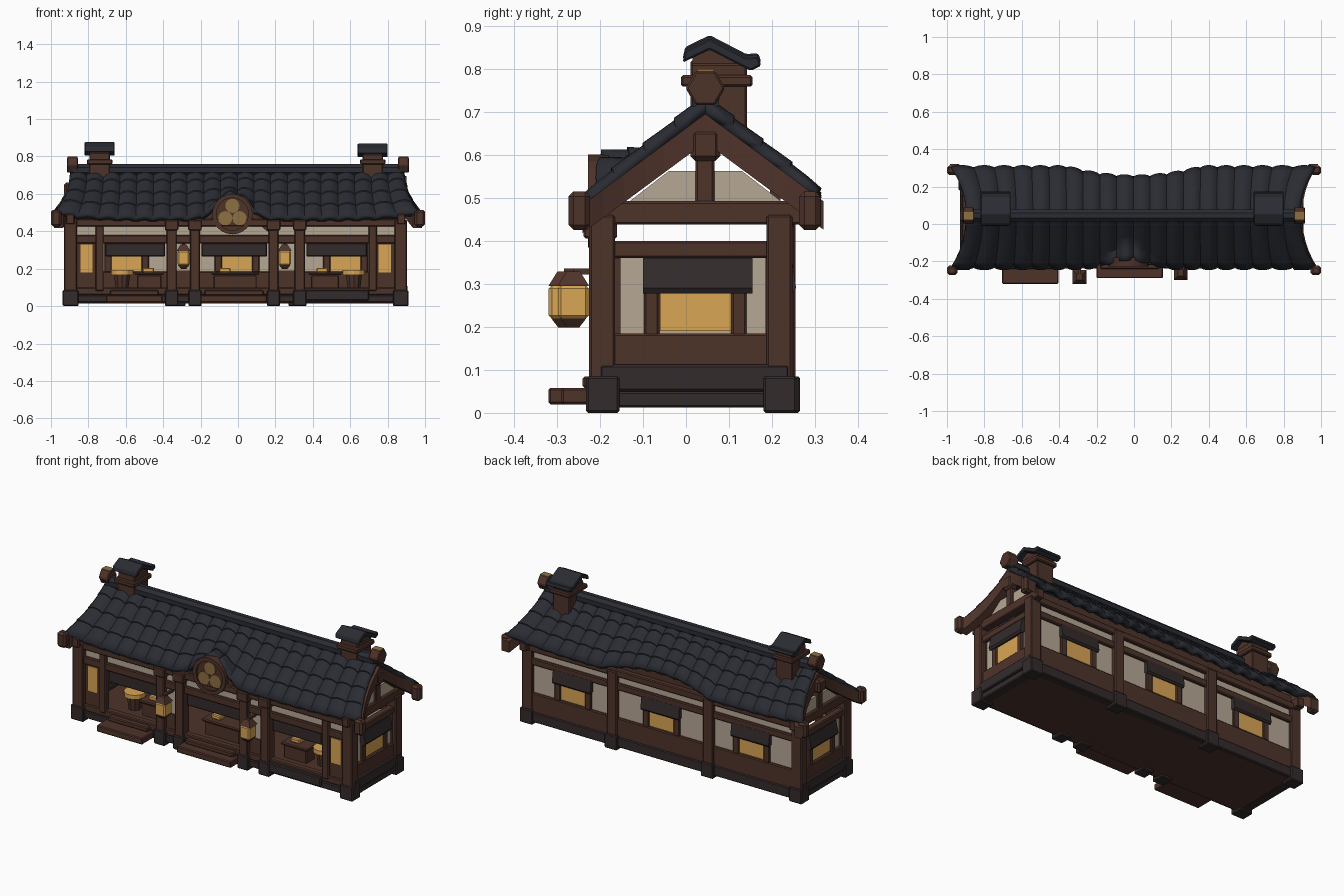
import bpy, bmesh, math
from mathutils import Matrix, Vector

if "Cube" in bpy.data.objects:
    bpy.data.objects.remove(bpy.data.objects["Cube"])

def material(name, rgb):
    m = bpy.data.materials.new(name)
    m.diffuse_color = (*rgb, 1)
    m.use_nodes = True
    m.node_tree.nodes["Principled BSDF"].inputs["Base Color"].default_value = m.diffuse_color
    return m

ROOF = material("slate_tile", (0.023, 0.025, 0.033))
WOOD = material("brown_wood", (0.076, 0.033, 0.023))
STONE = material("charcoal_stone", (0.034, 0.024, 0.025))
PLASTER = material("beige_plaster", (0.47, 0.39, 0.30))
GOLD = material("warm_gold", (0.70, 0.38, 0.09))
BRASS = material("dull_brass", (0.27, 0.16, 0.055))
CY = 0.045  # ridge line position in y

def finish(name, bm, mat, bevel=0.0):
    bmesh.ops.recalc_face_normals(bm, faces=bm.faces)
    me = bpy.data.meshes.new(name)
    bm.to_mesh(me)
    bm.free()
    me.materials.append(mat)
    ob = bpy.data.objects.new(name, me)
    bpy.context.collection.objects.link(ob)
    if bevel:
        b = ob.modifiers.new("bevel", 'BEVEL')
        b.width, b.segments = bevel, 1
    return ob

def box(name, mat, x0, x1, y0, y1, z0, z1, bevel=0.005):
    bm = bmesh.new()
    bmesh.ops.create_cube(bm, size=1)
    for v in bm.verts:
        v.co = Vector(((x0 + x1) / 2 + v.co.x * (x1 - x0),
                       (y0 + y1) / 2 + v.co.y * (y1 - y0),
                       (z0 + z1) / 2 + v.co.z * (z1 - z0)))
    return finish(name, bm, mat, bevel)

def prism(name, mat, pts, a0, a1, axis='X', bevel=0.0):
    """Extrude a (horizontal, z) outline along the X or Y axis."""
    bm = bmesh.new()
    put = (lambda p, a: (a, p[0], p[1])) if axis == 'X' else (lambda p, a: (p[0], a, p[1]))
    A = [bm.verts.new(put(p, a0)) for p in pts]
    B = [bm.verts.new(put(p, a1)) for p in pts]
    bm.faces.new(A)
    bm.faces.new(B[::-1])
    for i in range(len(pts)):
        j = (i + 1) % len(pts)
        bm.faces.new((A[i], A[j], B[j], B[i]))
    return finish(name, bm, mat, bevel)

def cone(name, mat, r1, r2, depth, loc, axis='Z', seg=8, spin=0.0, bevel=0.0):
    bm = bmesh.new()
    bmesh.ops.create_cone(bm, cap_ends=True, segments=seg, radius1=r1, radius2=r2, depth=depth)
    rot = {'Z': Matrix(), 'X': Matrix.Rotation(math.pi / 2, 4, 'Y'),
           'Y': Matrix.Rotation(math.pi / 2, 4, 'X')}[axis]
    bm.transform(Matrix.Translation(loc) @ rot @ Matrix.Rotation(spin, 4, 'Z'))
    return finish(name, bm, mat, bevel)

# ---------- tiled roof: half-round columns, stepped rows, arched hood in front ----------
def hood(x):
    c = (x + 0.03) / 0.25
    return math.cos(c * math.pi / 2) ** 2 if abs(c) < 1 else 0.0

def roof_point(u, t, s, h, arc):
    x = u * 0.895 + math.copysign(abs(u) ** 5, u) * 0.082 * t ** 2.2 - 0.004
    hump = hood(x) if s < 0 else 0.0
    reach = 0.28 - 0.05 * hump if s < 0 else 0.258 - 0.05 * max(0.0, 1 - (x / 0.36) ** 2)
    d = t * (reach + 0.012 * arc)
    z = 0.715 - 0.90 * d + 0.012 * t * t - 0.014 * t ** 6 + 0.03 * abs(u) ** 6 * t
    if hump:
        z = max(z, 0.42 + 0.165 * hump + 0.02 * hump * (1 - t))
    return (x, CY + s * d, z + h)

COLS, SUB, ROWS = 20, 6, 4
for s, nm in ((-1, "front_roof_tiles"), (1, "back_roof_tiles")):
    bm = bmesh.new()
    rings = []
    for r in range(ROWS):
        for f in (0, 0.5, 1):
            ring = []
            for i in range(COLS * SUB + 1):
                arc = max(0.0, math.sin(math.pi * (i % SUB) / SUB)) ** 0.7
                h = 0.024 * arc + 0.006 * f
                ring.append(bm.verts.new(roof_point(2 * i / (COLS * SUB) - 1, (r + f) / ROWS, s, h, arc)))
            rings.append(ring)
    for A, B in zip(rings, rings[1:]):
        for i in range(len(A) - 1):
            bm.faces.new((A[i], A[i + 1], B[i + 1], B[i]))
    ob = finish(nm, bm, ROOF)
    if sum(p.normal.z * p.area for p in ob.data.polygons) < 0:
        ob.data.flip_normals()
    m = ob.modifiers.new("thickness", 'SOLIDIFY')
    m.thickness, m.offset = 0.03, -1
    bpy.context.view_layer.objects.active = ob
    ob.select_set(True)
    bpy.ops.object.shade_smooth_by_angle(angle=math.radians(40))
    ob.select_set(False)
cone("ridge_cap", ROOF, 0.034, 0.034, 1.76, (-0.005, CY, 0.728), 'X', 8, math.pi / 8)

# ---------- flared barge boards and ridge ends ----------
for e in (-1, 1):
    for s in (-1, 1):
        bm = bmesh.new()
        prev = None
        for k in range(7):
            t = k / 6
            d = t * (0.275 if s > 0 else 0.285)
            xo = 0.900 + 0.085 * t ** 2.2
            z = 0.665 - 0.74 * d
            ring = [bm.verts.new((e * x, CY + s * d, zz)) for x, zz in
                    ((xo, z - 0.036), (xo, z + 0.03), (xo - 0.05, z + 0.03), (xo - 0.05, z - 0.036))]
            if prev:
                for i in range(4):
                    bm.faces.new((prev[i], prev[(i + 1) % 4], ring[(i + 1) % 4], ring[i]))
            else:
                bm.faces.new(ring)
            prev = ring
        bm.faces.new(prev[::-1])
        finish("barge_board", bm, WOOD)
        yb = 0.288 if s > 0 else -0.248
        box("barge_end", WOOD, e * 0.972 - 0.028, e * 0.972 + 0.028, yb - 0.025, yb + 0.025, 0.425, 0.515, 0.012)
    cone("ridge_end", WOOD, 0.046, 0.046, 0.06, (e * 0.885, CY, 0.755), 'X', 6, 0, 0.005)
    box("ridge_end_plate", BRASS, e * 0.885 - 0.027, e * 0.885 + 0.027, CY - 0.02, CY + 0.02, 0.793, 0.799, 0)

# ---------- chimneys ----------
for cx, dz in ((-0.74, 0.0), (0.72, -0.008)):
    box("chimney_body", WOOD, cx - 0.055, cx + 0.055, 0.01, 0.142, 0.62, 0.82 + dz)
    box("chimney_collar", WOOD, cx - 0.068, cx + 0.068, -0.012, 0.155, 0.758, 0.785)
    prism("chimney_neck", WOOD, [(0.015, 0.81), (0.015, 0.84), (0.06, 0.86), (0.125, 0.825), (0.125, 0.81)],
          cx - 0.05, cx + 0.05)
    prism("chimney_cap", ROOF, [(-0.008, 0.822), (0.055, 0.852), (0.15, 0.803), (0.175, 0.815), (0.168, 0.836),
                                (0.14, 0.834), (0.055, 0.878), (-0.002, 0.85)],
          cx - 0.08, cx + 0.08, 'X', 0.004).location.z = dz

# ---------- foundation, floor and steps ----------
L, R = -0.895, 0.87
box("floor_deck", WOOD, L, R, -0.2, 0.23, 0.015, 0.09, 0)
box("front_sill", STONE, L, R, -0.215, -0.17, 0.02, 0.06)
box("front_sill_board", WOOD, L, R, -0.21, -0.17, 0.06, 0.10)
box("right_stone_curb", STONE, 0.36, 0.70, -0.228, -0.19, 0.03, 0.085)
box("back_plinth", STONE, L, R, 0.2, 0.25, 0.015, 0.075)
for x in (L, R):
    box("end_plinth", STONE, x - 0.028, x + 0.028, -0.2, 0.23, 0.012, 0.05)
    box("end_stone_band", STONE, x - 0.036, x + 0.036, -0.2, 0.24, 0.05, 0.112)
for x0, x1, y in ((-0.705, -0.405, -0.32), (-0.2, 0.155, -0.29)):
    box("lower_step", WOOD, x0, x1, y, -0.2, 0.02, 0.058)
    box("upper_step", WOOD, x0 + 0.02, x1 - 0.02, -0.24, -0.2, 0.058, 0.085)

# ---------- posts ----------
def post(x, y, w, top):
    box("post", WOOD, x - w / 2, x + w / 2, y - 0.03, y + 0.03, 0.05, top)
    box("post_base", STONE, x - w / 2 - 0.008, x + w / 2 + 0.008, y - 0.037, y + 0.04, 0, 0.085)

for x in (L, R):
    post(x, -0.195, 0.068, 0.46)
    post(x, 0.217, 0.068, 0.46)
for x in (-0.355, -0.23, 0.19, 0.33):
    post(x, -0.195, 0.055, 0.46)
    box("corbel", WOOD, x - 0.036, x + 0.036, -0.238, -0.16, 0.405, 0.46)
for x in (-0.74, 0.72):
    box("slim_post", WOOD, x - 0.022, x + 0.022, -0.215, -0.175, 0.08, 0.45)
for x in (-0.32, 0.31):
    post(x, 0.225, 0.065, 0.46)

# ---------- front wall ----------
box("front_top_beam", WOOD, L, R, -0.22, -0.165, 0.425, 0.465)
box("front_eave_board", WOOD, L, R, -0.19, -0.165, 0.45, 0.50, 0)
box("front_plaster_strip", PLASTER, L, R, -0.195, -0.18, 0.375, 0.43, 0)
box("front_lintel", WOOD, L, R, -0.21, -0.17, 0.335, 0.38)
for x0, x1 in ((-0.72, -0.38), (-0.205, 0.165), (0.355, 0.70)):
    box("cloth_valance", STONE, x0 + 0.01, x1 - 0.01, -0.2, -0.185, 0.265, 0.338)
for x in (-0.81, 0.785):
    box("front_side_panel", WOOD, x - 0.06, x + 0.06, -0.2, -0.18, 0.08, 0.34, 0)
    box("front_side_window", GOLD, x - 0.033, x + 0.033, -0.206, -0.175, 0.18, 0.33, 0)
for x in (-0.292, 0.26):
    box("lantern_bay_plaster", PLASTER, x - 0.05, x + 0.05, -0.195, -0.18, 0.18, 0.34, 0)
    box("lantern_bay_panel", WOOD, x - 0.05, x + 0.05, -0.2, -0.175, 0.08, 0.19, 0)

# ---------- back wall ----------
box("back_top_beam", WOOD, L, R, 0.2, 0.25, 0.43, 0.47)
box("back_eave_board", WOOD, L, R, 0.195, 0.22, 0.46, 0.525, 0)
box("back_plaster_strip", PLASTER, L, R, 0.215, 0.23, 0.385, 0.435, 0)
box("back_lintel", WOOD, L, R, 0.205, 0.245, 0.35, 0.39)
box("back_plaster_wall", PLASTER, L, R, 0.215, 0.23, 0.17, 0.36, 0)
box("back_lower_boards", WOOD, L, R, 0.21, 0.243, 0.07, 0.185)
for x in (-0.595, -0.005, 0.575):
    box("back_window", GOLD, x - 0.08, x + 0.08, 0.208, 0.236, 0.19, 0.29, 0)
    for e in (-1, 1):
        box("back_window_stile", WOOD, x + e * 0.1 - 0.02, x + e * 0.1 + 0.02, 0.208, 0.243, 0.18, 0.36)
    prism("back_awning", STONE, [(0.225, 0.36), (0.246, 0.36), (0.256, 0.29), (0.248, 0.28), (0.225, 0.29)],
          x - 0.125, x + 0.125)

# ---------- end walls and gables ----------
for x, e in ((L, -1), (R, 1)):
    def end(name, mat, y0, y1, z0, z1, out, bevel=0.005, inner=0.02):
        a, b = x - e * inner, x + e * out
        box(name, mat, min(a, b), max(a, b), y0, y1, z0, z1, bevel)
    end("end_plaster_wall", PLASTER, -0.17, 0.2, 0.17, 0.365, 0.0, 0)
    end("end_lower_boards", WOOD, -0.17, 0.2, 0.1, 0.185, 0.018)
    end("end_lintel", WOOD, -0.17, 0.2, 0.36, 0.40, 0.02)
    end("end_window", GOLD, -0.06, 0.107, 0.19, 0.29, 0.006, 0, 0.026)
    for y in (-0.08, 0.123):
        end("end_window_stile", WOOD, y - 0.018, y + 0.018, 0.16, 0.365, 0.015)
    for y in (-0.16, 0.193):
        end("end_side_stile", WOOD, y - 0.008, y + 0.008, 0.16, 0.365, 0.01, 0)
    prism("end_awning", STONE, [(x, 0.36), (x + e * 0.02, 0.36), (x + e * 0.034, 0.29),
                                (x + e * 0.026, 0.278), (x, 0.29)], -0.1, 0.155, 'Y')
    end("gable_tie_beam", WOOD, -0.245, 0.285, 0.438, 0.492, 0.025)
    xs = sorted((x - e * 0.01, x + e * 0.005))
    prism("gable_plaster", PLASTER, [(-0.14, 0.485), (0.23, 0.485), (0.13, 0.562), (-0.04, 0.562)], *xs)
    end("king_post", WOOD, 0.022, 0.066, 0.485, 0.6, 0.02)
    end("gable_apex_block", WOOD, 0.01, 0.08, 0.585, 0.66, 0.035, 0.012)

# ---------- round crest under the arched hood ----------
CX, CZ = -0.03, 0.492
arch = [(-0.26 + 0.46 * k / 16) for k in range(17)]
prism("hood_arch_band", WOOD, [(x, 0.408 + 0.165 * hood(x)) for x in arch]
      + [(x, 0.375 + 0.165 * hood(x)) for x in arch[::-1]], -0.205, -0.17, 'Y')
prism("hood_backing", WOOD, [(x, 0.40 + 0.165 * hood(x)) for x in arch[3:-3]], -0.19, -0.165, 'Y')
cone("crest_disc", WOOD, 0.09, 0.09, 0.04, (CX, -0.197, CZ), 'Y', 24)
bm = bmesh.new()
prof = [(0.086, -0.228), (0.108, -0.228), (0.108, -0.18), (0.086, -0.18)]
loops = [[bm.verts.new((CX + r * math.cos(a), y, CZ + r * math.sin(a))) for r, y in prof]
         for a in (2 * math.pi * k / 24 for k in range(24))]
for k in range(24):
    A, B = loops[k], loops[(k + 1) % 24]
    for i in range(4):
        bm.faces.new((A[i], A[(i + 1) % 4], B[(i + 1) % 4], B[i]))
finish("crest_ring", bm, WOOD)
for k in range(3):
    a = math.radians(90 + 120 * k)
    cone("crest_petal", BRASS, 0.038, 0.038, 0.01,
         (CX + 0.044 * math.cos(a), -0.219, CZ + 0.044 * math.sin(a)), 'Y', 16)

# ---------- hanging lanterns ----------
for x, y in ((-0.291, -0.283), (0.25, -0.262)):
    box("lantern_body", GOLD, x - 0.033, x + 0.033, y - 0.036, y + 0.036, 0.218, 0.297, 0.008)
    cone("lantern_bottom", WOOD, 0.02, 0.042, 0.02, (x, y, 0.209), 'Z', 4, math.pi / 4)
    cone("lantern_cap", WOOD, 0.052, 0.022, 0.034, (x, y, 0.312), 'Z', 4, math.pi / 4)
    box("lantern_arm", WOOD, x - 0.008, x + 0.008, y, -0.18, 0.322, 0.336, 0)

# ---------- interior furniture ----------
for x, y in ((-0.62, -0.08), (0.62, -0.08)):
    cone("round_table_base", WOOD, 0.035, 0.045, 0.08, (x, y, 0.13), 'Z', 10)
    cone("round_table_top", GOLD, 0.06, 0.06, 0.025, (x, y, 0.18), 'Z', 12)
for x0, x1 in ((-0.54, -0.41), (-0.13, 0.10), (0.39, 0.54)):
    box("counter", WOOD, x0, x1, -0.13, -0.05, 0.08, 0.165)
    box("counter_top", WOOD, x0 - 0.012, x1 + 0.012, -0.142, -0.04, 0.165, 0.18)
    box("counter_goods", GOLD, x0 + 0.03, x0 + 0.09, -0.11, -0.06, 0.18, 0.205)
